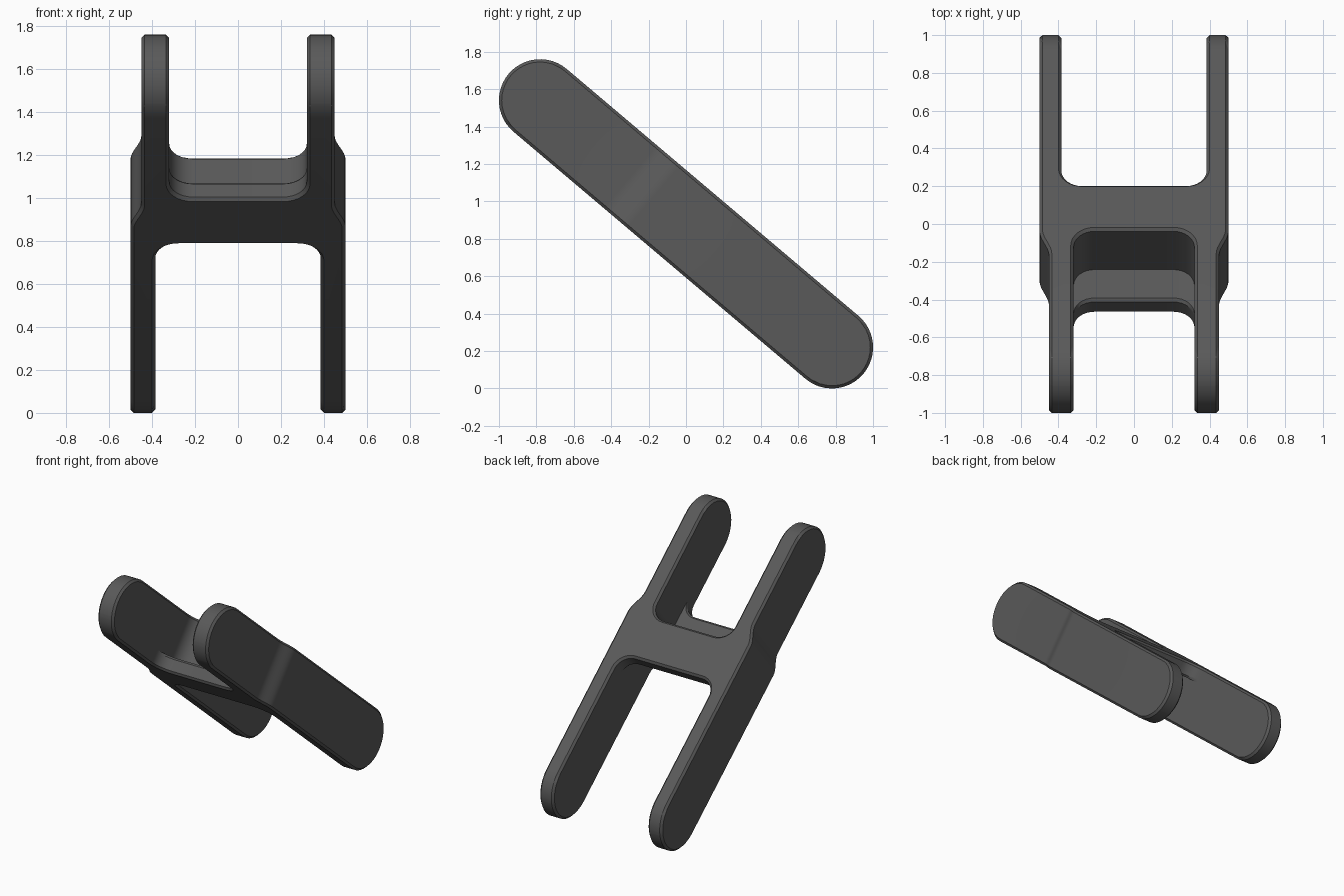
import bpy, bmesh
from math import sin, cos, pi, radians, sqrt, atan2
from mathutils import Matrix

if "Cube" in bpy.data.objects:
    bpy.data.objects.remove(bpy.data.objects["Cube"])

R = 0.22                # radius of rounded arm ends
B = 0.015               # edge chamfer
L = 1.022               # half distance between end centres
FIL = 0.11              # slot corner radius
FRONT_IN, FRONT_OUT = 0.32, 0.45
BACK_IN, BACK_OUT = 0.385, 0.50


def slot_ends(n):
    # Stepped bridge: low lip to the front, high lip to the back
    front = -0.435 if n < -0.12 else (-0.435 + B if n < -0.109 else -0.225)
    back = 0.089 if n > 0.12 else (0.089 - B if n > 0.109 else -0.105)
    return front, back


def outline(n):
    # H-shaped section of the link at height n in its own tilted frame
    i = max(0.0, abs(n) - (R - B))
    u_side = L + sqrt(max(0.0, (R - B) ** 2 - n * n))
    u_end = L + sqrt(max(0.0, R * R - n * n))
    front, back = slot_ends(n)
    half = []
    # front slot corner
    for k in range(9):
        a = pi / 2 * (1 - k / 8)
        half.append((FRONT_IN - FIL + (FIL + i) * cos(a),
                     front - FIL + (FIL + i) * sin(a)))
    # front arm end
    half += [(FRONT_IN + i, -u_side), (FRONT_IN + B, -u_end),
             (FRONT_OUT - B, -u_end), (FRONT_OUT - i, -u_side)]
    # outward jog between the narrow and wide arms
    for k in range(9):
        t = k / 8
        s = t * t * (3 - 2 * t)
        half.append((FRONT_OUT + (BACK_OUT - FRONT_OUT) * s - i,
                     -0.39 + 0.165 * t))
    # back arm end
    half += [(BACK_OUT - i, u_side), (BACK_OUT - B, u_end),
             (BACK_IN + B, u_end), (BACK_IN + i, u_side)]
    # back slot corner
    for k in range(9):
        a = -pi / 2 * k / 8
        half.append((BACK_IN - FIL + (FIL + i) * cos(a),
                     back + FIL + (FIL + i) * sin(a)))
    return half + [(-x, u) for x, u in reversed(half)]


# Section heights: round end samples plus the steps and chamfers
levels = {round(R * sin(radians(7.5 * k)), 4) for k in range(-12, 13)}
for h in (R - B, 0.125, 0.11, 0.108):
    levels |= {h, -h}
levels = sorted(levels)

# Loft the sections into one solid
bm = bmesh.new()
rings = [[bm.verts.new((x, u, n)) for x, u in outline(n)] for n in levels]
for lo, hi in zip(rings, rings[1:]):
    count = len(lo)
    for k in range(count):
        j = (k + 1) % count
        bm.faces.new((lo[k], lo[j], hi[j], hi[k]))
bm.faces.new(rings[0])
bm.faces.new(rings[-1])
bmesh.ops.remove_doubles(bm, verts=bm.verts, dist=1e-5)
bmesh.ops.recalc_face_normals(bm, faces=bm.faces)

# Tilt the link and stand it on the ground
tilt = Matrix.Rotation(-atan2(1.32, 1.56), 4, 'X')
bm.transform(Matrix.Translation((0, 0, 0.88)) @ tilt)

mesh = bpy.data.meshes.new("h_link")
bm.to_mesh(mesh)
bm.free()
link = bpy.data.objects.new("h_link", mesh)
bpy.context.collection.objects.link(link)

mat = bpy.data.materials.new("dark_grey")
mat.diffuse_color = (0.1, 0.1, 0.1, 1)
mat.use_nodes = True
mat.node_tree.nodes["Principled BSDF"].inputs["Base Color"].default_value = mat.diffuse_color
mesh.materials.append(mat)

bpy.context.view_layer.objects.active = link
link.select_set(True)
bpy.ops.object.shade_smooth_by_angle(angle=radians(30))
